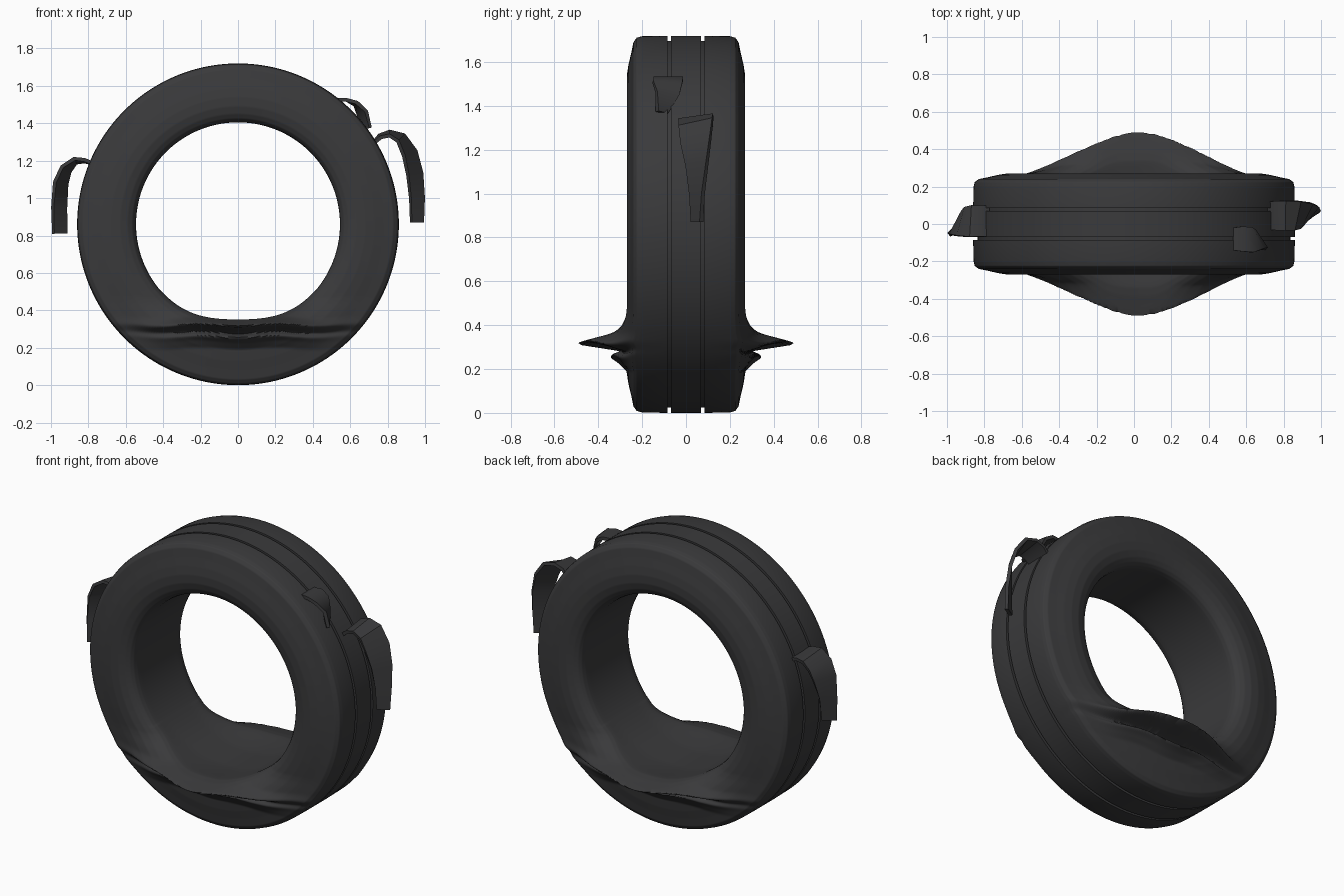
import bpy, bmesh, math
from mathutils import Vector

if "Cube" in bpy.data.objects:
    bpy.data.objects.remove(bpy.data.objects["Cube"])

R, SEG, CZ = 0.86, 400, 0.86

rubber = bpy.data.materials.new("rubber")
rubber.diffuse_color = (0.042, 0.042, 0.044, 1)
rubber.use_nodes = True
rubber.node_tree.nodes["Principled BSDF"].inputs["Base Color"].default_value = rubber.diffuse_color


def clamp(t):
    t = max(0.0, min(1.0, t))
    return t * t * (3 - 2 * t)


def lerp_table(v, table):
    if v <= table[0][0]:
        return table[0][1]
    for (a, fa), (b, fb) in zip(table, table[1:]):
        if v <= b:
            return fa + (fb - fa) * (v - a) / (b - a)
    return table[-1][1]


def finish(bm, name, angle):
    bmesh.ops.recalc_face_normals(bm, faces=bm.faces)
    me = bpy.data.meshes.new(name)
    bm.to_mesh(me)
    bm.free()
    ob = bpy.data.objects.new(name, me)
    bpy.context.collection.objects.link(ob)
    me.materials.append(rubber)
    bpy.ops.object.select_all(action='DESELECT')
    ob.select_set(True)
    bpy.context.view_layer.objects.active = ob
    bpy.ops.object.shade_smooth_by_angle(angle=math.radians(angle))
    return ob


# Tyre section (radius, y): tread with groove, shoulder, rounded sidewall, inner face
tread = [(R, 0), (R, .069), (R - .024, .069), (R - .024, .085), (R, .085), (R - .002, .2)]
side = [(R - .002, .2), (.851, .225), (.83, .24), (.78, .25), (.73, .262), (.68, .27),
        (.63, .269), (.59, .258), (.565, .243), (.552, .225), (.546, .2), (.545, .18)]


def resample(pts, step):
    out = []
    for a, b in zip(pts, pts[1:]):
        n = max(1, math.ceil(math.dist(a, b) / step))
        out += [(a[0] + (b[0] - a[0]) * i / n, a[1] + (b[1] - a[1]) * i / n) for i in range(n)]
    return out + [pts[-1]]


half = tread[:-1] + resample(side, .006) + [(.545, .18 - .015 * i) for i in range(1, 13)]
section = half + [(r, -y) for r, y in reversed(half[1:-1])]

# Horizontal buckles in the flattened lower sidewalls
folds = [(.195, 0), (.235, .16), (.262, .34), (.283, .05), (.32, 1), (.34, .72),
         (.36, .5), (.4, .32), (.44, .1), (.47, 0)]


def sag(x, y, z):
    if z > .5:
        return x, y, z
    wy = clamp((abs(y) - .11) / .09)
    z += .037 * math.exp(-(x / .25) ** 2) * clamp((z - .24) / .075) * (.35 + .65 * wy)
    w = math.exp(-abs((x - .02) / .38) ** 2)
    zz = z + .006 * math.cos(x * 15)
    d = sum(lerp_table(zz + o, folds) for o in (-.005, 0, .005)) / 3
    return x, y + math.copysign(.262 * w * d * wy, y), z


bm = bmesh.new()
rings = []
for i in range(SEG):
    a = 2 * math.pi * i / SEG
    rings.append([bm.verts.new(sag(r * math.sin(a), y, CZ - r * math.cos(a))) for r, y in section])
n = len(section)
for i in range(SEG):
    p, q = rings[i], rings[(i + 1) % SEG]
    for j in range(n):
        k = (j + 1) % n
        bm.faces.new((p[j], p[k], q[k], q[j]))
finish(bm, "tyre", 60)


# Torn tread strips: rows of (x, z, y centre, half width, twist in degrees)
def strip(name, rows, thick=.01):
    bm = bmesh.new()
    loops = []
    for i, (x, z, yc, hw, tw) in enumerate(rows):
        p, q = rows[max(i - 1, 0)], rows[min(i + 1, len(rows) - 1)]
        t = Vector((q[0] - p[0], 0, q[1] - p[1])).normalized()
        nrm = Vector((-t.z, 0, t.x))
        tw = math.radians(tw)
        side_dir = Vector((0, math.cos(tw), 0)) + nrm * math.sin(tw)
        up = nrm * math.cos(tw) - Vector((0, math.sin(tw), 0))
        c = Vector((x, yc, z))
        loops.append([bm.verts.new(c + side_dir * hw * s + up * thick * u)
                      for s, u in ((-1, -1), (1, -1), (1, 1), (-1, 1))])
    for p, q in zip(loops, loops[1:]):
        for j in range(4):
            k = (j + 1) % 4
            bm.faces.new((p[j], p[k], q[k], q[j]))
    bm.faces.new(loops[0])
    bm.faces.new(loops[-1])
    finish(bm, name, 35)


strip("torn_strip_right", [
    (.715, 1.285, .045, .075, 0), (.76, 1.33, .045, .078, 5), (.81, 1.345, .045, .08, 8),
    (.87, 1.322, .045, .08, 17), (.918, 1.24, .045, .075, 28), (.945, 1.13, .05, .06, 40),
    (.957, 1.0, .05, .046, 52), (.957, .87, .05, .038, 58)])
strip("torn_strip_left", [
    (-.775, 1.185, .015, .083, 0), (-.82, 1.2, .015, .083, 3), (-.87, 1.2, .015, .085, 8),
    (-.92, 1.155, .012, .08, 18), (-.948, 1.08, .005, .07, 28), (-.956, .95, -.02, .05, 46),
    (-.953, .81, -.035, .043, 54)])
strip("torn_strip_top", [
    (.53, 1.525, -.08, .06, 0), (.58, 1.525, -.08, .067, 0), (.63, 1.505, -.085, .067, -7),
    (.665, 1.455, -.085, .055, -25), (.688, 1.37, -.11, .03, -45)])
